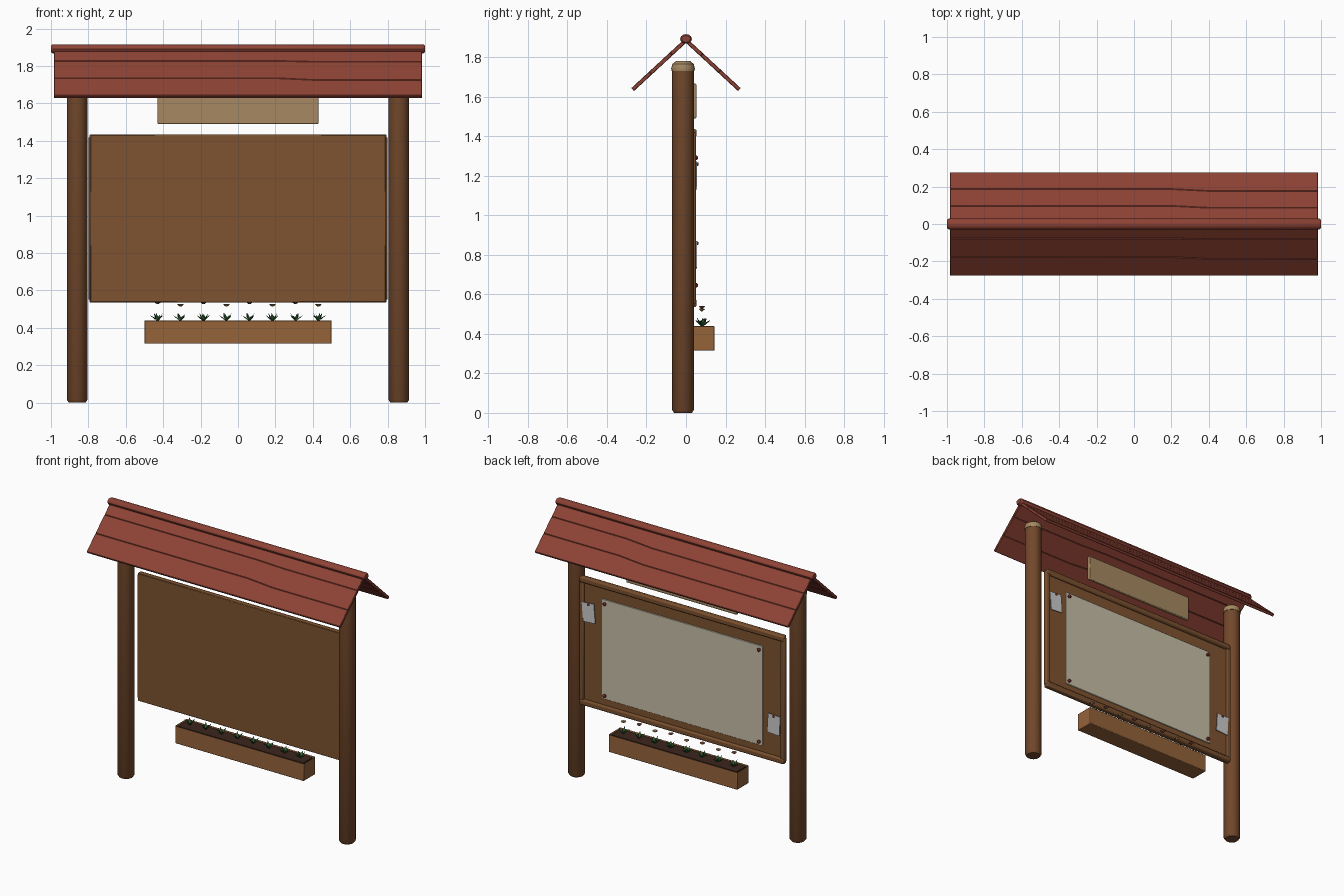
import bpy, bmesh, math, random
from mathutils import Vector, Matrix

if "Cube" in bpy.data.objects:
    bpy.data.objects.remove(bpy.data.objects["Cube"])

random.seed(4)


def mat(name, r, g, b):
    m = bpy.data.materials.new(name)
    m.diffuse_color = (r, g, b, 1)
    m.use_nodes = True
    m.node_tree.nodes["Principled BSDF"].inputs["Base Color"].default_value = m.diffuse_color
    return m


POST = mat("dark_wood", .17, .065, .024)
FRAME = mat("frame_wood", .19, .078, .027)
BOARD = mat("board_wood", .21, .088, .029)
BOX = mat("planter_wood", .30, .125, .042)
END = mat("pale_wood", .38, .25, .12)
ROOF = mat("red_paint", .27, .055, .035)
PAPER = mat("paper", .58, .52, .40)
NOTE = mat("note_paper", .55, .56, .56)
PIN = mat("pin_red", .28, .04, .03)
SOIL = mat("soil", .045, .02, .012)
LEAF = mat("leaf_green", .03, .13, .035)
PETALS = [mat("petal_red", .35, .10, .07), mat("petal_tan", .45, .27, .12)]


def finish(name, bm, material, bevel=0, segments=2):
    bmesh.ops.recalc_face_normals(bm, faces=bm.faces)
    me = bpy.data.meshes.new(name)
    bm.to_mesh(me)
    bm.free()
    ob = bpy.data.objects.new(name, me)
    bpy.context.collection.objects.link(ob)
    me.materials.append(material)
    if bevel:
        m = ob.modifiers.new("bevel", 'BEVEL')
        m.width, m.segments = bevel, segments
    bpy.context.view_layer.objects.active = ob
    bpy.ops.object.select_all(action='DESELECT')
    ob.select_set(True)
    bpy.ops.object.shade_smooth_by_angle(angle=math.radians(35))
    return ob


def box(name, x, y, z, material, bevel=0, segments=2):
    """Box from (min, max) ranges."""
    bm = bmesh.new()
    bmesh.ops.create_cube(bm, size=1)
    for v in bm.verts:
        v.co = Vector([r[0] + (c + .5) * (r[1] - r[0]) for c, r in zip(v.co, (x, y, z))])
    return finish(name, bm, material, bevel, segments)


def lathe(name, profile, material, loc, rot=Matrix(), n=16):
    """Closed solid of revolution about z from (radius, height) pairs."""
    bm = bmesh.new()
    rings = [[bm.verts.new((r * math.cos(2 * math.pi * i / n), r * math.sin(2 * math.pi * i / n), h))
              for i in range(n)] for r, h in profile]
    for a, b in zip(rings, rings[1:]):
        for i in range(n):
            bm.faces.new((a[i], a[(i + 1) % n], b[(i + 1) % n], b[i]))
    bm.faces.new(rings[0])
    bm.faces.new(rings[-1])
    bm.transform(Matrix.Translation(loc) @ rot)
    return finish(name, bm, material)


TO_X = Matrix.Rotation(math.pi / 2, 4, 'Y')
TO_Y = Matrix.Rotation(-math.pi / 2, 4, 'X')

# Round posts with pale end-grain caps
for side, s in (("left", -1), ("right", 1)):
    at = (s * .86, -.015, 0)
    lathe(f"{side}_post", [(.045, 0), (.055, .015), (.055, 1.735)], POST, at)
    lathe(f"{side}_post_cap", [(.058, 1.73), (.06, 1.742), (.054, 1.765), (.035, 1.78)], END, at)

# Roof planks: each seam has a slight jog along its length
peak, pitch = 1.885, math.atan2(.245, .265)
seams = {1: [(0, 0), (.09, .08), (.18, .17), (.27, .27)],
         -1: [(0, 0), (.07, .075), (.17, .18), (.27, .27)]}
for side, s in (("back", 1), ("front", -1)):
    for i, (a, b) in enumerate(zip(seams[s], seams[s][1:])):
        outline = [(-.985, a[0]), (.2, a[0]), (.4, a[1]), (.985, a[1]),
                   (.985, b[1]), (.4, b[1]), (.2, b[0]), (-.985, b[0])]
        bm = bmesh.new()
        layers = []
        for t in (-.01, .01):
            layers.append([bm.verts.new((x, s * (y + t * math.sin(pitch)),
                                         peak - y * math.tan(pitch) + t * math.cos(pitch)))
                           for x, y in outline])
        lo, hi = layers
        for j, k in ((0, 7), (1, 6), (2, 5)):
            for L in layers:
                bm.faces.new((L[j], L[j + 1], L[k - 1], L[k]))
        for j in range(8):
            k = (j + 1) % 8
            bm.faces.new((lo[j], lo[k], hi[k], hi[j]))
        finish(f"{side}_roof_plank_{i + 1}", bm, ROOF, .003, 1)

# Ridge cap
lathe("ridge_cap", [(.022, -1), (.03, -.99), (.03, .99), (.022, 1)], ROOF, (0, 0, 1.892),
      Matrix.Diagonal((1, 1, .8, 1)) @ TO_X, 12)

# Notice board with its frame on the +y face
box("board", (-.79, .79), (.014, .036), (.537, 1.433), BOARD, .003, 1)
for name, z in (("bottom", .535), ("top", 1.395)):
    box(f"{name}_rail", (-.795, .795), (.018, .054), (z, z + .04), FRAME, .01)
for name, x in (("left", -.8), ("right", .765)):
    box(f"{name}_stile", (x, x + .035), (.02, .05), (.55, 1.42), FRAME, .008)

# Poster and its corner pins
box("poster", (-.625, .625), (.035, .043), (.62, 1.32), PAPER, .002, 1)
for i, x in enumerate((-.6, .6)):
    for j, z in enumerate((.645, 1.29)):
        lathe(f"poster_pin_{i}{j}", [(.011, 0), (.012, .012), (.006, .018)], PIN, (x, .042, z), TO_Y, 8)

# Small tilted notes
for name, x, z, tilt in (("right", .72, 1.2, .08), ("left", -.72, .8, -.06)):
    bm = bmesh.new()
    bmesh.ops.create_cube(bm, size=1)
    bm.transform(Matrix.Translation((x, .053, z)) @ Matrix.Rotation(tilt, 4, 'Y')
                 @ Matrix.Diagonal((.095, .005, .135, 1)))
    finish(f"{name}_note", bm, NOTE)
    lathe(f"{name}_note_pin", [(.008, 0), (.009, .007), (.004, .01)], PIN, (x, .054, z + .058), TO_Y, 8)

# Title plaque, left blank
box("title_plaque", (-.43, .43), (.03, .053), (1.49, 1.665), END, .006)

# Planter trough and soil
bm = bmesh.new()
bmesh.ops.create_cube(bm, size=1)
bm.transform(Matrix.Translation((0, .08, .378)) @ Matrix.Diagonal((1, .13, .125, 1)))
top = max(bm.faces, key=lambda f: f.calc_center_median().z)
bmesh.ops.inset_region(bm, faces=[top], thickness=.014)
bmesh.ops.translate(bm, verts=top.verts, vec=(0, 0, -.02))
finish("planter", bm, BOX, .004)
box("soil", (-.487, .487), (.028, .132), (.41, .435), SOIL)

# Row of plants: leaf tufts with small flower heads above
for i in range(8):
    x = -.43 + i * .86 / 7
    bm = bmesh.new()
    turn = random.random()
    for k in range(6):
        a = turn + k * math.pi / 3
        d = Vector((math.cos(a), math.sin(a), 0))
        n = Vector((-d.y, d.x, 0)) * .009
        up = Vector((0, 0, 1))
        reach = .028 + .014 * (k % 2)
        root = Vector((x, .082, .434))
        mid = root + d * reach * .5 + up * .022
        tip = root + d * reach + up * (.046 - .012 * (k % 2))
        r, p, q, t, m = [bm.verts.new(c) for c in (root, mid + n, mid - n, tip, mid - up * .006)]
        for f in ((r, p, m), (r, m, q), (p, t, m), (m, t, q), (r, q, p), (p, q, t)):
            bm.faces.new(f)
    finish(f"leaves_{i + 1}", bm, LEAF)
    lathe(f"flower_{i + 1}", [(.004, -.008), (.018, .002), (.012, .006)], PETALS[i % 2],
          (x, .08, .535 - .013 * (i % 2)), n=6)
